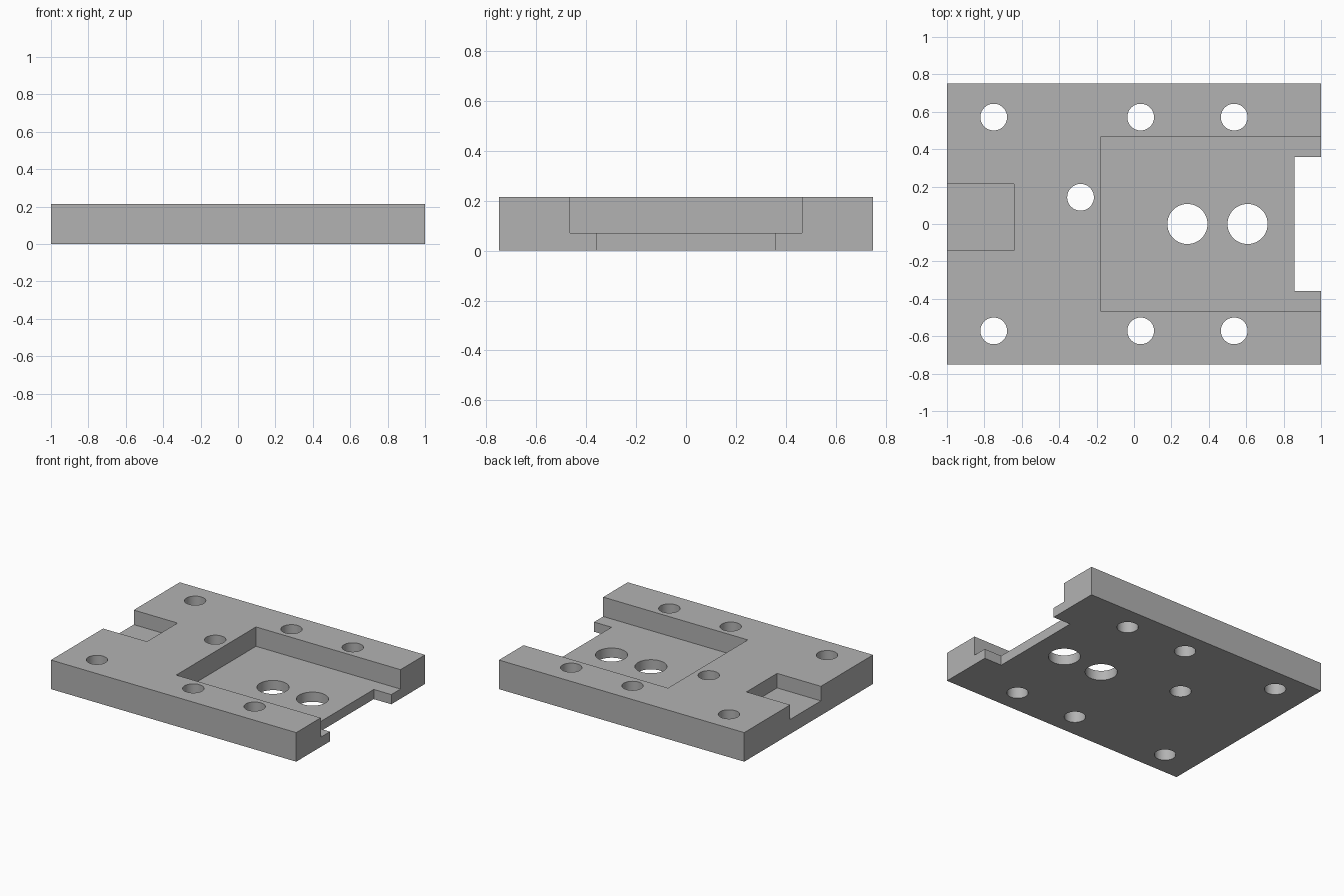
import bpy

if "Cube" in bpy.data.objects:
    bpy.data.objects.remove(bpy.data.objects["Cube"], do_unlink=True)

MM = 1 / 28          # the plate is laid out on a 56 x 42 x 6 grid
THICK = 6

grey = bpy.data.materials.new("plain grey")
grey.use_nodes = True
colour = (0.448, 0.448, 0.448, 1)
grey.diffuse_color = colour
grey.node_tree.nodes["Principled BSDF"].inputs["Base Color"].default_value = colour


def box(name, x0, x1, y0, y1, z0, z1):
    """Box between grid limits, with its scale applied."""
    centre = [(a + b) / 2 * MM for a, b in ((x0, x1), (y0, y1), (z0, z1))]
    bpy.ops.mesh.primitive_cube_add(size=1, location=centre)
    obj = bpy.context.object
    obj.name = name
    obj.scale = [(b - a) * MM for a, b in ((x0, x1), (y0, y1), (z0, z1))]
    bpy.ops.object.transform_apply(location=True, rotation=False, scale=True)
    obj.data.materials.append(grey)
    return obj


def drill(name, x, y, radius):
    """Upright cylinder that passes through the whole plate."""
    bpy.ops.mesh.primitive_cylinder_add(
        vertices=64, radius=radius * MM, depth=THICK * 2 * MM,
        location=(x * MM, y * MM, THICK / 2 * MM))
    obj = bpy.context.object
    obj.name = name
    obj.data.materials.append(grey)
    return obj


plate = box("mounting_plate", -28, 28, -21, 21, 0, THICK)

# Open pocket, end slot and shallow notch
cutters = [
    box("pocket_cutter", -5, 30, -13, 13, 2, 8),
    box("end_slot_cutter", 24, 30, -10, 10, -2, 8),
    box("notch_cutter", -30, -18, -4, 6, 3, 8),
]

# Two rows of screw holes, one offset hole, two large holes in the pocket
for x in (-21, 1, 15):
    for y in (-16, 16):
        cutters.append(drill("screw_hole_cutter", x, y, 2))
cutters.append(drill("offset_hole_cutter", -8, 4, 2))
for x in (8, 17):
    cutters.append(drill("large_hole_cutter", x, 0, 3))

# Cut the plate, then discard the cutters
bpy.ops.object.select_all(action='DESELECT')
plate.select_set(True)
bpy.context.view_layer.objects.active = plate
for cutter in cutters:
    cutter.hide_render = True
    mod = plate.modifiers.new("cut", 'BOOLEAN')
    mod.operation = 'DIFFERENCE'
    mod.solver = 'EXACT'
    mod.object = cutter
    bpy.ops.object.modifier_apply(modifier=mod.name)
    bpy.data.objects.remove(cutter, do_unlink=True)

bpy.ops.object.shade_smooth_by_angle()
